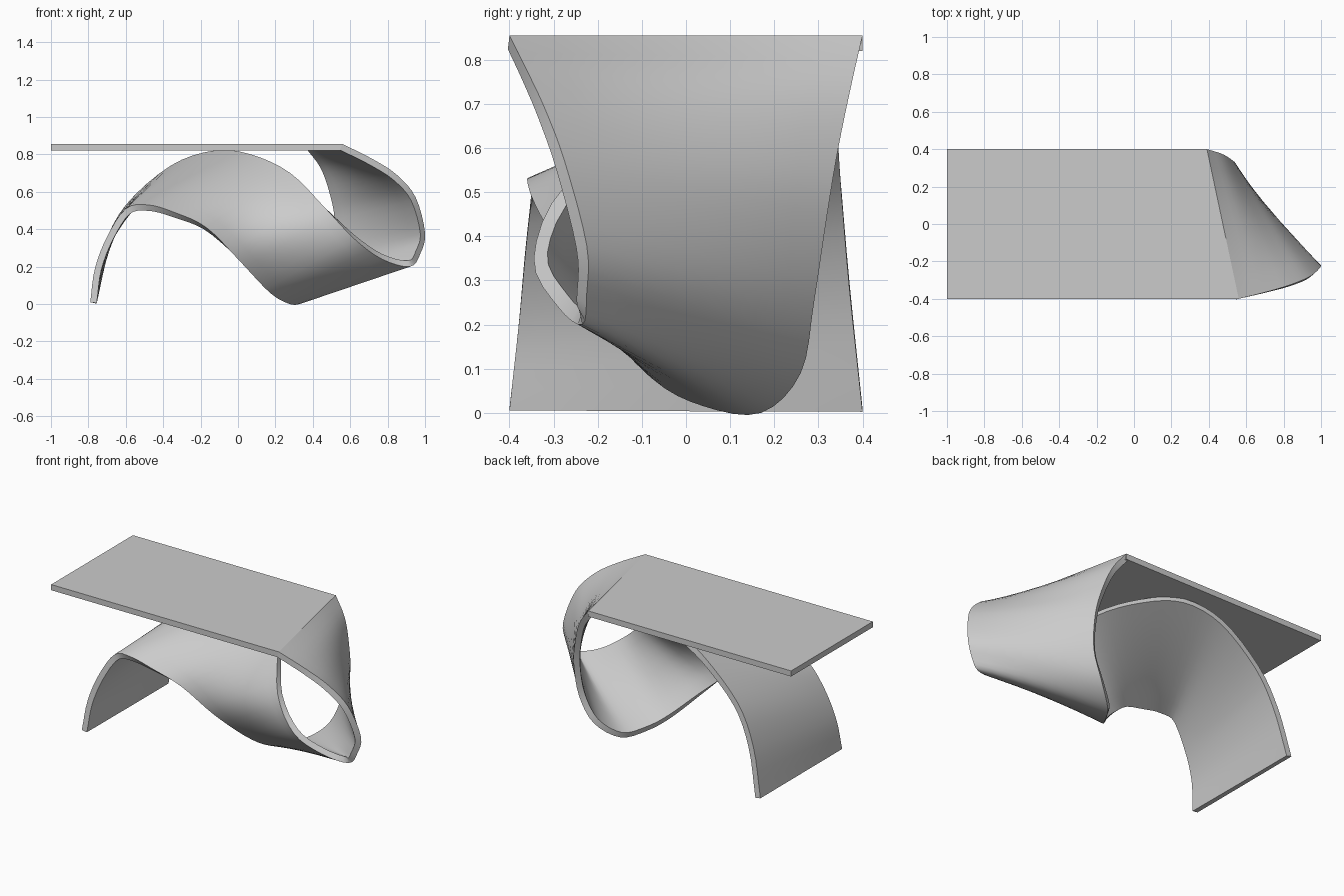
import bpy, bmesh
from mathutils import Vector

if "Cube" in bpy.data.objects:
    bpy.data.objects.remove(bpy.data.objects["Cube"])

T = 0.035      # sheet thickness
STEPS = 4      # spline steps between stations
ACROSS = 8     # divisions across the ribbon

# Ribbon stations: the two edges, from the tabletop crease round to the foot
STATIONS = [
    ((.56, -.40, .855), (.39, .40, .855)),
    ((.72, -.36, .775), (.47, .375, .745)),
    ((.85, -.32, .69), (.52, .345, .60)),
    ((.95, -.275, .57), (.545, .32, .45)),
    ((1.0, -.225, .38), (.53, .29, .25)),
    ((.975, -.225, .27), (.45, .26, .09)),
    ((.92, -.235, .20), (.33, .17, .00)),
    ((.77, -.29, .24), (.24, .04, .015)),
    ((.62, -.345, .35), (.15, -.08, .08)),
    ((.46, -.27, .52), (.00, -.22, .24)),
    ((.28, -.02, .70), (-.17, -.31, .41)),
    ((.07, .14, .80), (-.34, -.35, .49)),
    ((-.13, .27, .82), (-.48, -.36, .53)),
    ((-.36, .33, .74), (-.60, -.35, .51)),
    ((-.60, .35, .53), (-.70, -.365, .36)),
    ((-.72, .37, .30), (-.765, -.38, .19)),
    ((-.79, .40, .01), (-.79, -.40, .01)),
]


def spline(points):
    """Catmull-Rom curve through the points."""
    p = [Vector(q) for q in points]
    p = [2 * p[0] - p[1]] + p + [2 * p[-1] - p[-2]]
    out = []
    for i in range(1, len(p) - 2):
        a, b, c, d = p[i - 1:i + 3]
        for k in range(STEPS):
            t = k / STEPS
            out.append(0.5 * (2 * b + (c - a) * t + (2 * a - 5 * b + 4 * c - d) * t ** 2
                              + (3 * b - a - 3 * c + d) * t ** 3))
    return out + [p[-2]]


def make_object(name, bm):
    mesh = bpy.data.meshes.new(name)
    bm.to_mesh(mesh)
    bm.free()
    obj = bpy.data.objects.new(name, mesh)
    bpy.context.collection.objects.link(obj)
    return obj


# Flat tabletop with a slanted right end
bm = bmesh.new()
outline = [(-1, -.4), (.56, -.4), (.39, .4), (-1, .4)]
face = bm.faces.new([bm.verts.new((x, y, .855 - T)) for x, y in outline])
ext = bmesh.ops.extrude_face_region(bm, geom=[face])
bmesh.ops.translate(bm, vec=(0, 0, T),
                    verts=[v for v in ext["geom"] if isinstance(v, bmesh.types.BMVert)])
bmesh.ops.recalc_face_normals(bm, faces=bm.faces)
make_object("tabletop", bm)

# Twisting ribbon base: outer skin lofted between the edges, thickened inward
edge_a = spline([s[0] for s in STATIONS])
edge_b = spline([s[1] for s in STATIONS])
bm = bmesh.new()
rows = [[bm.verts.new(a.lerp(b, j / ACROSS)) for j in range(ACROSS + 1)]
        for a, b in zip(edge_a, edge_b)]
for r0, r1 in zip(rows, rows[1:]):
    for j in range(ACROSS):
        bm.faces.new((r0[j], r1[j], r1[j + 1], r0[j + 1]))
ribbon = make_object("ribbon_base", bm)
solid = ribbon.modifiers.new("thickness", 'SOLIDIFY')
solid.thickness = T
solid.offset = -1

bpy.context.view_layer.objects.active = ribbon
ribbon.select_set(True)
bpy.ops.object.modifier_apply(modifier=solid.name)
bpy.ops.object.shade_smooth_by_angle(angle=0.6)
